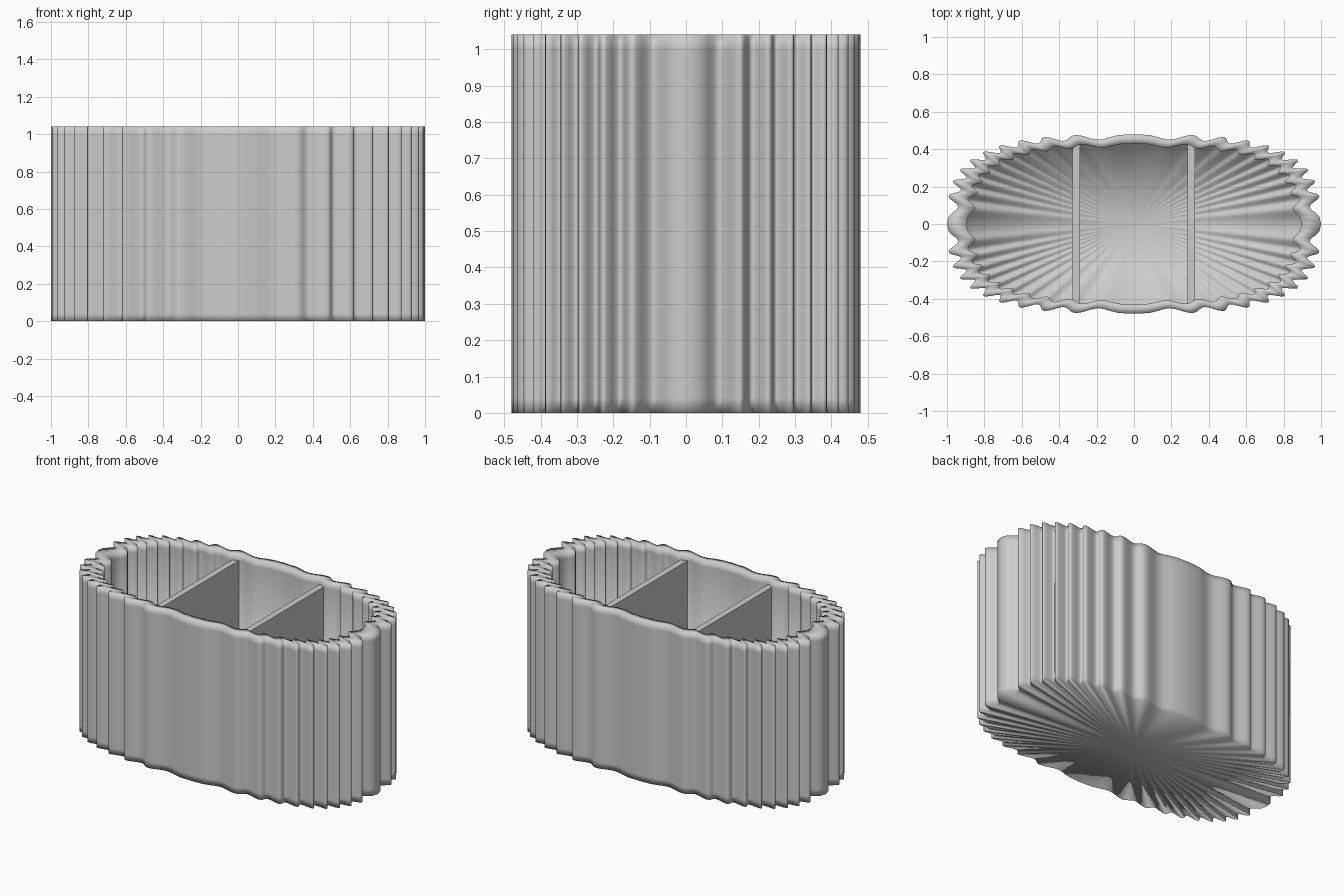
import bpy, bmesh, math

if "Cube" in bpy.data.objects:
    bpy.data.objects.remove(bpy.data.objects["Cube"])

RIDGES, STEPS, EXP = 40, 8, 0.63
N = RIDGES * STEPS


def spow(v):
    return math.copysign(abs(v) ** EXP, v) if abs(v) > 1e-9 else 0.0


def ring(bm, scale, amp, z):
    # fluted superellipse outline: full size at crests, pulled in at valleys
    out = []
    for i in range(N):
        t = 2 * math.pi * i / N
        k = scale - amp * (1 - math.cos(RIDGES * t)) / 2
        out.append(bm.verts.new((k * spow(math.cos(t)), 0.48 * k * spow(math.sin(t)), z)))
    return out


def fan(bm, loop, z):
    c = bm.verts.new((0, 0, z))
    for i in range(N):
        bm.faces.new((loop[i], loop[(i + 1) % N], c))


# fluted oval shell with floor and flat rim
bm = bmesh.new()
OUT, INN = (1.0, 0.06), (0.895, 0.045)
profile = [(*OUT, 0), (*OUT, 0.04), (*OUT, 1.0), (*OUT, 1.04),
           (*INN, 1.04), (*INN, 1.0), (*INN, 0.04)]
rings = [ring(bm, *p) for p in profile]
for a, b in zip(rings, rings[1:]):
    for i in range(N):
        j = (i + 1) % N
        bm.faces.new((a[i], a[j], b[j], b[i]))
fan(bm, rings[0], 0)
fan(bm, rings[-1], 0.04)
bmesh.ops.recalc_face_normals(bm, faces=bm.faces[:])
for f in bm.faces:
    f.smooth = True
me = bpy.data.meshes.new("fluted_shell")
bm.to_mesh(me)
bm.free()
bpy.context.collection.objects.link(bpy.data.objects.new("fluted_shell", me))

# two upright dividers making three compartments
for name, x in (("divider_left", -0.309), ("divider_right", 0.306)):
    bpy.ops.mesh.primitive_cube_add(size=1, location=(x, 0, 0.515))
    o = bpy.context.object
    o.name = name
    o.scale = (0.04, 0.86, 0.97)
